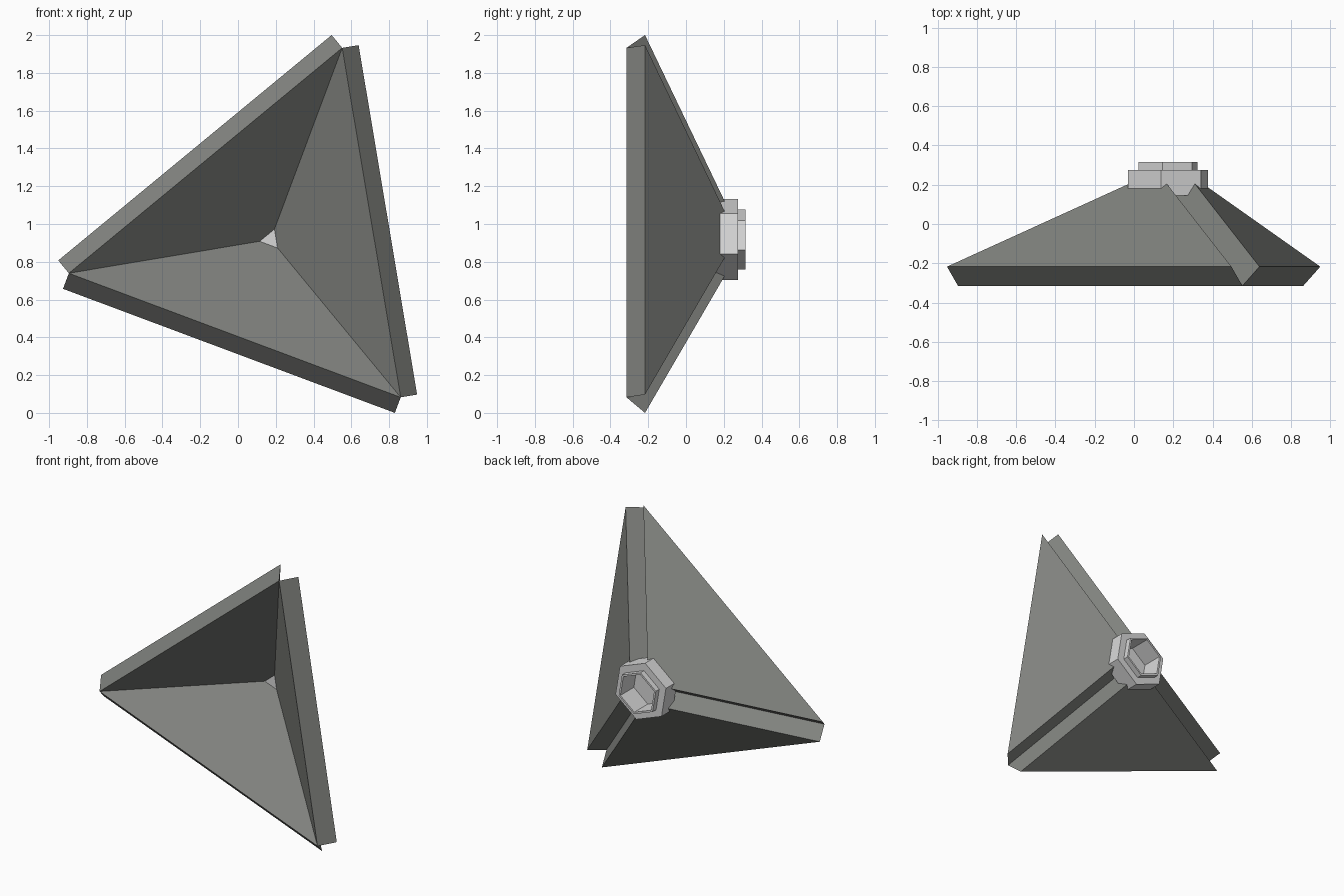
import bpy, bmesh, math
from mathutils import Vector

if "Cube" in bpy.data.objects:
    bpy.data.objects.remove(bpy.data.objects["Cube"])

CX, CZ = 0.1725, 0.918          # hub axis, running along y
RAD, TURN = 1.083, 69.5         # corner radius and rotation of the triangle
FRONT = -0.315
OUT, BACK = 0.088, 0.098        # panel thickness, as outward and backward offsets


def material(name, rgb):
    m = bpy.data.materials.new(name)
    m.diffuse_color = (*rgb, 1)
    m.use_nodes = True
    m.node_tree.nodes["Principled BSDF"].inputs["Base Color"].default_value = m.diffuse_color
    return m


panel_grey = material("panel grey", (0.22, 0.227, 0.212))
hub_grey = material("hub light grey", (0.69, 0.69, 0.69))


def polar(r, deg, y):
    a = math.radians(deg)
    return Vector((CX + r * math.cos(a), y, CZ + r * math.sin(a)))


def finish(bm, name, mat):
    bmesh.ops.recalc_face_normals(bm, faces=bm.faces[:])
    me = bpy.data.meshes.new(name)
    bm.to_mesh(me)
    bm.free()
    ob = bpy.data.objects.new(name, me)
    bpy.context.collection.objects.link(ob)
    me.materials.append(mat)
    return ob


def hex_turning(name, profile, mat):
    """Closed six-sided body from (radius, y) rings."""
    bm = bmesh.new()
    rings = [[bm.verts.new(polar(r, TURN + 30 + 60 * k, y)) for k in range(6)]
             for r, y in profile]
    for a, b in zip(rings, rings[1:]):
        for k in range(6):
            j = (k + 1) % 6
            bm.faces.new((a[k], a[j], b[j], b[k]))
    bm.faces.new(rings[0])
    bm.faces.new(rings[-1])
    return finish(bm, name, mat)


# Stepped hexagonal hub with an open bore at the back
hex_turning("hub", [(0.217, 0.145), (0.217, 0.275), (0.16, 0.275),
                    (0.16, 0.315), (0.145, 0.315), (0.145, 0.16)], hub_grey)

# Helper that clears the panel tips out of the bore
bore = hex_turning("bore_cutter", [(0.152, 0.153), (0.152, 0.4)], hub_grey)
bore.hide_render = True
bore.hide_viewport = True

# Three triangular panels meeting at the hub
apex = Vector((CX, FRONT + RAD * 0.5 * OUT / BACK, CZ))
for i in range(3):
    ang = TURN + 120 * i
    inner = [polar(RAD, ang, FRONT), polar(RAD, ang + 120, FRONT), apex]
    shift = polar(OUT, ang + 60, BACK) - Vector((CX, 0, CZ))
    bm = bmesh.new()
    a = [bm.verts.new(p) for p in inner]
    b = [bm.verts.new(p + shift) for p in inner]
    bm.faces.new(a)
    bm.faces.new(b)
    for k in range(3):
        j = (k + 1) % 3
        bm.faces.new((a[k], a[j], b[j], b[k]))
    panel = finish(bm, "panel_%d" % (i + 1), panel_grey)
    cut = panel.modifiers.new("bore", 'BOOLEAN')
    cut.operation = 'DIFFERENCE'
    cut.solver = 'EXACT'
    cut.object = bore
